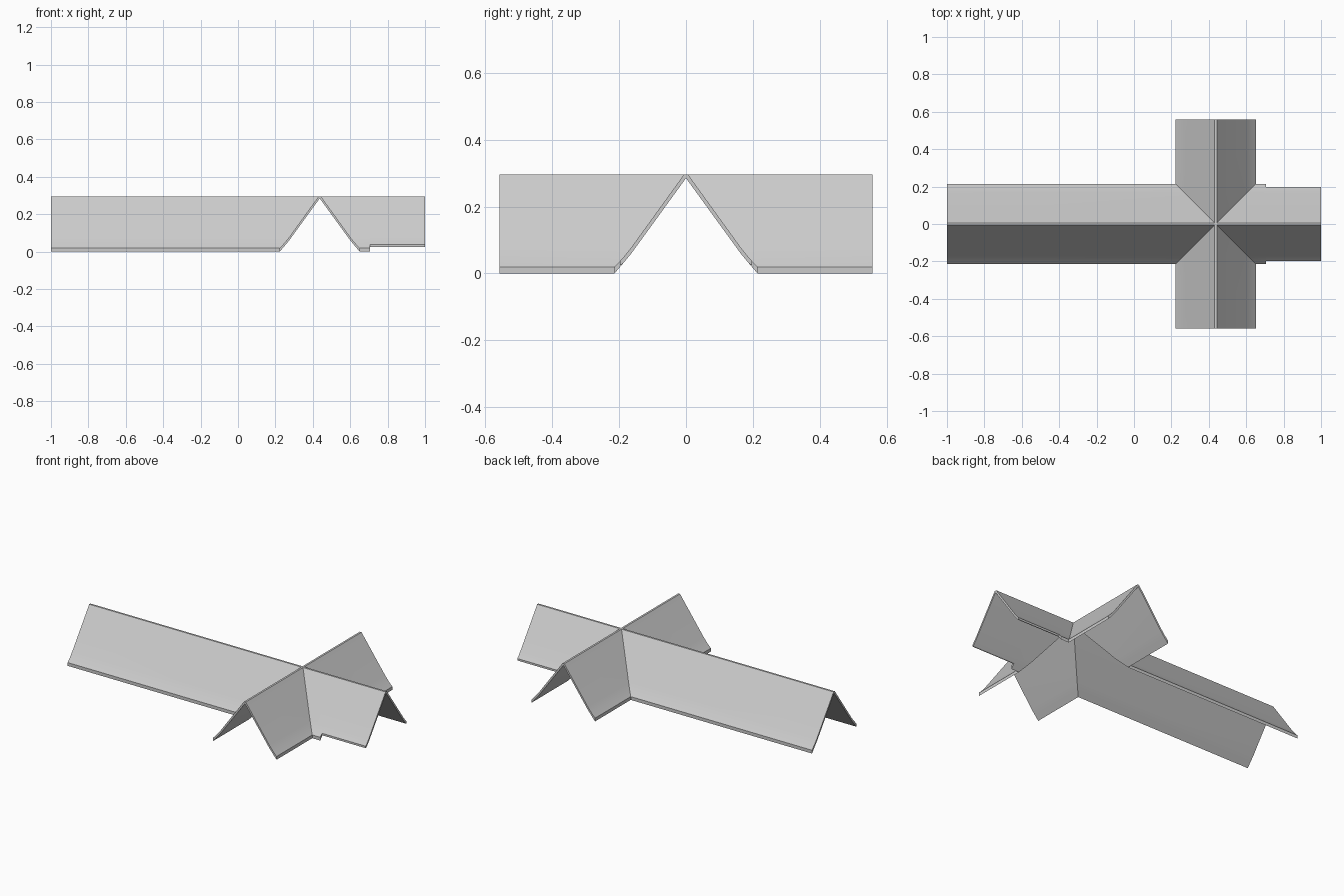
import bpy
import bmesh
import math
from mathutils import Matrix

cube = bpy.data.objects.get("Cube")
if cube:
    bpy.data.objects.remove(cube)

grey = bpy.data.materials.new("roof_grey")
grey.use_nodes = True
colour = (0.6, 0.6, 0.6, 1)
grey.diffuse_color = colour
grey.node_tree.nodes["Principled BSDF"].inputs["Base Color"].default_value = colour

CENTRE = 0.437  # x of the ridge crossing
# Half section (offset from ridge, height): ridge cap down to the flared eave
TOP = [(0, 0.296), (0.006, 0.296), (0.165, 0.076), (0.19, 0.045)]
UNDER = [(0.19, 0.028), (0.165, 0.058), (0, 0.285)]
WIDE = TOP + [(0.214, 0.02), (0.214, 0)] + UNDER
NARROW = TOP + [(0.197, 0.038), (0.197, 0.026)] + UNDER


def gable(name, section, end, angle, start=None):
    """Gabled shell along a ridge; mitred into the crossing when start is None."""
    bm = bmesh.new()
    for side in (1, -1):
        near = [bm.verts.new((t if start is None else start, side * t, z))
                for t, z in section]
        far = [bm.verts.new((end, side * t, z)) for t, z in section]
        for i in range(len(section) - 1):
            bm.faces.new((near[i], far[i], far[i + 1], near[i + 1]))
        bm.faces.new(far)
        bm.faces.new(near)
    bmesh.ops.remove_doubles(bm, verts=bm.verts, dist=0.0001)
    bmesh.ops.recalc_face_normals(bm, faces=bm.faces)
    bm.transform(Matrix.Translation((CENTRE, 0, 0)) @ Matrix.Rotation(angle, 4, "Z"))
    mesh = bpy.data.meshes.new(name)
    bm.to_mesh(mesh)
    bm.free()
    mesh.materials.append(grey)
    obj = bpy.data.objects.new(name, mesh)
    bpy.context.collection.objects.link(obj)
    bpy.ops.object.select_all(action="DESELECT")
    obj.select_set(True)
    bpy.context.view_layer.objects.active = obj
    bpy.ops.object.shade_smooth_by_angle(angle=math.radians(30))
    return obj


# Long main roof and the two cross wings
gable("main_roof", WIDE, 1 + CENTRE, math.pi)
gable("back_wing_roof", WIDE, 0.558, math.pi / 2)
gable("front_wing_roof", WIDE, 0.558, -math.pi / 2)

# Short end of the main roof, with trimmed eaves past the step
STEP = 0.705 - CENTRE
gable("short_roof", WIDE, STEP, 0)
gable("short_roof_trimmed_end", NARROW, 1 - CENTRE, 0, STEP)
